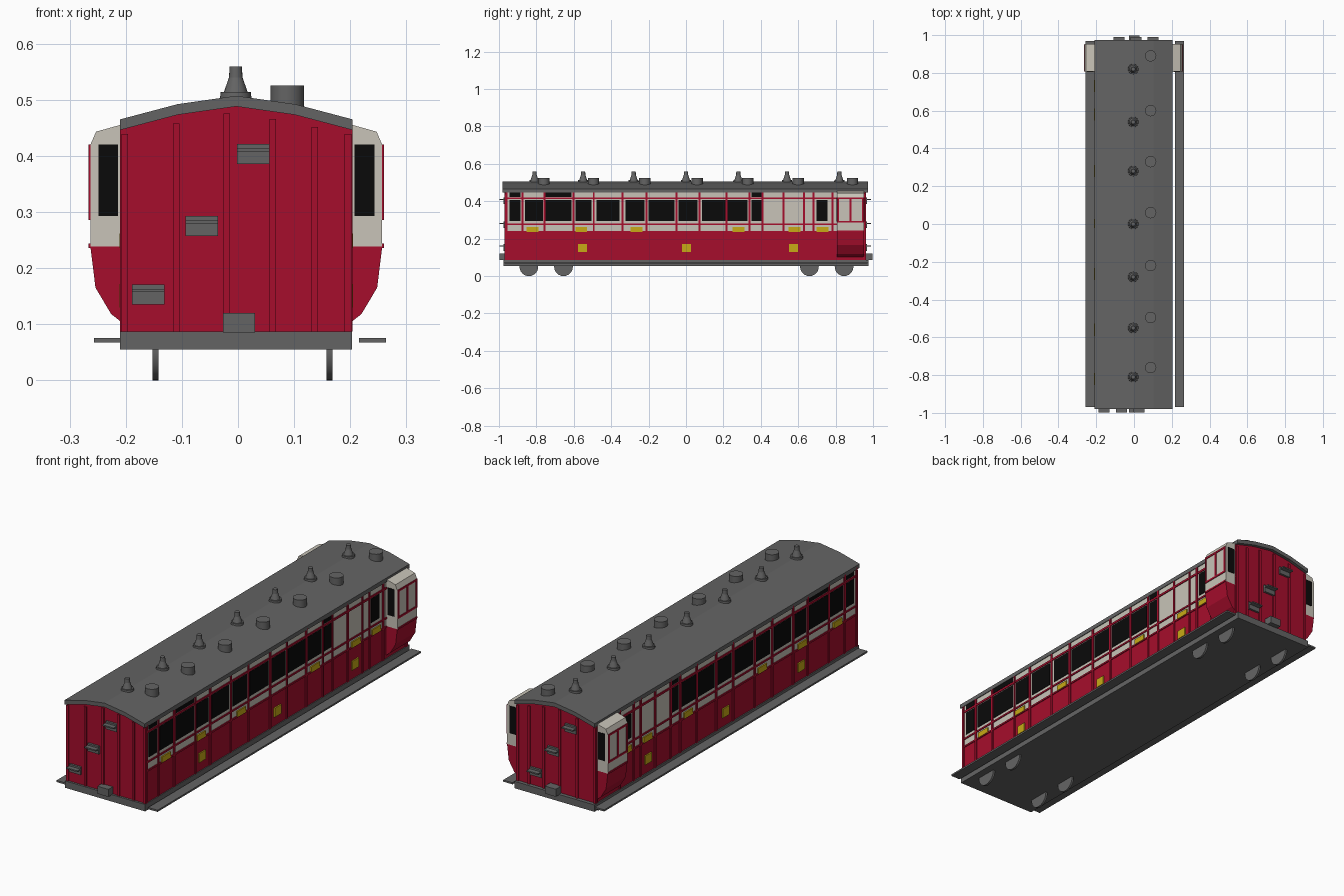
import bpy, bmesh
from mathutils import Matrix, Vector

if "Cube" in bpy.data.objects:
    bpy.data.objects.remove(bpy.data.objects["Cube"])

CX = -0.003          # centre line of the coach
HALF = 0.202         # half width of the body


def material(name, rgb):
    m = bpy.data.materials.new(name)
    m.use_nodes = True
    m.diffuse_color = (*rgb, 1)
    m.node_tree.nodes["Principled BSDF"].inputs["Base Color"].default_value = (*rgb, 1)
    return m


RED = material("crimson", (0.38, 0.004, 0.025))
CREAM = material("cream", (0.58, 0.55, 0.48))
GREY = material("grey", (0.127, 0.127, 0.127))
BLACK = material("black", (0.003, 0.003, 0.003))
YELLOW = material("yellow", (0.58, 0.40, 0.008))


def finish(name, bm, *mats):
    bmesh.ops.recalc_face_normals(bm, faces=bm.faces)
    me = bpy.data.meshes.new(name)
    bm.to_mesh(me)
    bm.free()
    ob = bpy.data.objects.new(name, me)
    bpy.context.collection.objects.link(ob)
    for m in mats:
        me.materials.append(m)
    return ob


def boxes(name, mat, items):
    """Each item is (x0, x1, y0, y1, z0, z1)."""
    bm = bmesh.new()
    for x0, x1, y0, y1, z0, z1 in items:
        mid = Vector((x0 + x1, y0 + y1, z0 + z1)) / 2
        size = (abs(x1 - x0), abs(y1 - y0), abs(z1 - z0), 1)
        bmesh.ops.create_cube(bm, size=1, matrix=Matrix.Translation(mid) @ Matrix.Diagonal(size))
    return finish(name, bm, mat)


def extrude(name, profile, y0, y1, mats, rule=lambda f: 0):
    """Extrude an xz outline along y and colour its faces by a rule."""
    bm = bmesh.new()
    a = [bm.verts.new((x, y0, z)) for x, z in profile]
    b = [bm.verts.new((x, y1, z)) for x, z in profile]
    bm.faces.new(a)
    bm.faces.new(b)
    for i in range(len(a)):
        j = (i + 1) % len(a)
        bm.faces.new((a[i], a[j], b[j], b[i]))
    bmesh.ops.recalc_face_normals(bm, faces=bm.faces)
    for f in bm.faces:
        f.material_index = rule(f)
    return finish(name, bm, *mats)


def turned(name, rings, spots, axis="Z", sides=16):
    """Stacked cones (r0, r1, h0, h1) repeated at each spot."""
    bm = bmesh.new()
    turn = Matrix.Rotation(1.5708, 4, "Y") if axis == "X" else Matrix()
    for spot in spots:
        for r0, r1, h0, h1 in rings:
            bmesh.ops.create_cone(
                bm, cap_ends=True, segments=sides, radius1=r0, radius2=r1, depth=h1 - h0,
                matrix=Matrix.Translation(spot) @ turn @ Matrix.Translation((0, 0, (h0 + h1) / 2)))
    ob = finish(name, bm, GREY)
    bpy.ops.object.select_all(action="DESELECT")
    ob.select_set(True)
    bpy.context.view_layer.objects.active = ob
    bpy.ops.object.shade_smooth_by_angle(angle=0.6)


# Body shell: cream upper sides, crimson below and on the ends
half_arch = [(0.207, 0.465), (0.105, 0.492), (0, 0.507)]
arch = half_arch + [(-x, z) for x, z in half_arch[1::-1]]
top = [(CX + x * HALF / 0.207, z - 0.012) for x, z in arch]
body = ([(CX - HALF, 0.24), (CX - HALF, 0.085), (CX + HALF, 0.085), (CX + HALF, 0.24)] + top)
extrude("body", body, -0.965, 0.958, (RED, CREAM),
        lambda f: int(abs(f.normal.x) > 0.9 and f.calc_center_median().z > 0.24))

# Arched roof sheet
sheet = [(CX + x, z) for x, z in arch] + [(CX + x, z - 0.019) for x, z in reversed(arch)]
extrude("roof", sheet, -0.98, 0.973, (GREY,))

# Underframe, footboards and wheels
boxes("underframe", GREY, [(-0.21, 0.203, -0.975, 0.975, 0.055, 0.087)])
boxes("footboards", GREY, [(-0.257, -0.208, -0.97, 0.97, 0.067, 0.075),
                           (0.216, 0.264, -0.97, 0.97, 0.067, 0.075)])
turned("wheels", [(0.05, 0.05, -0.005, 0.005)],
       [(x, y, 0.05) for x in (-0.147, 0.163) for y in (-0.84, -0.655, 0.66, 0.845)], "X", 24)

# Roof lamps and ventilators
turned("lamps", [(0.029, 0.027, 0.49, 0.514), (0.021, 0.012, 0.514, 0.54), (0.012, 0.011, 0.54, 0.559)],
       [(-0.004, y, 0) for y in (-0.81, -0.55, -0.28, 0, 0.28, 0.54, 0.82)])
turned("ventilators", [(0.03, 0.03, 0.485, 0.525)],
       [(0.088, y, 0) for y in (-0.76, -0.495, -0.22, 0.06, 0.33, 0.6, 0.89)])


def on_sides(y0, y1, z0, z1, thick):
    """A plate on both long sides."""
    return [(CX + s * (HALF - 0.002), CX + s * (HALF + thick), y0, y1, z0, z1) for s in (-1, 1)]


def side_plates(name, mat, thick, spans):
    boxes(name, mat, [b for span in spans for b in on_sides(*span, thick)])


# Side windows with small lights above the doors
windows = [(-0.943, -0.885), (-0.862, -0.765), (-0.75, -0.613), (-0.59, -0.505), (-0.478, -0.355),
           (-0.323, -0.222), (-0.2, -0.062), (-0.04, 0.062), (0.085, 0.21), (0.222, 0.328),
           (0.35, 0.403), (0.697, 0.757)]
side_plates("windows", BLACK, 0.002, [(a, b, 0.295, 0.407) for a, b in windows])
side_plates("top_lights", BLACK, 0.002, [(*windows[i], 0.424, 0.45) for i in (0, 2, 10)])

# Beading: horizontal rails and vertical ribs
rails = [(0.45, 0.46), (0.411, 0.421), (0.272, 0.28), (0.232, 0.24)]
side_plates("rails", RED, 0.004, [(-0.965, 0.958, a, b) for a, b in rails])
ribs = [-0.96, -0.874, -0.757, -0.601, -0.493, -0.34, -0.211, -0.051, 0.073, 0.216, 0.339,
        0.409, 0.522, 0.63, 0.682, 0.783, 0.952]
side_plates("ribs", RED, 0.005, [(y - 0.005, y + 0.005, 0.087, 0.455) for y in ribs])

# Yellow plates on the waist and lower panels
side_plates("waist_plates", YELLOW, 0.006,
            [(y - 0.032, y + 0.032, 0.236, 0.262) for y in (-0.82, -0.56, -0.265, 0.28, 0.58, 0.73)])
side_plates("panel_plates", YELLOW, 0.006,
            [(y - 0.024, y + 0.024, 0.13, 0.172) for y in (-0.553, 0.003, 0.575)])

# Guard's lookouts at the back end
outline = [(0.2, 0.1), (0.223, 0.118), (0.251, 0.165), (0.26, 0.238), (0.26, 0.42), (0.25, 0.443), (0.2, 0.457)]
for side, s in (("left", 1), ("right", -1)):
    lower = outline[:4] + [(0.2, 0.238)]
    upper = [(0.2, 0.238)] + outline[3:]
    for part, prof, mat in (("lower", lower, RED), ("upper", upper, CREAM)):
        extrude(f"{side}_lookout_{part}", [(CX + s * x, z) for x, z in prof], 0.807, 0.952, (mat,))
    boxes(f"{side}_lookout_windows", BLACK,
          [(CX + s * 0.211, CX + s * 0.246, y - 0.002, y + 0.002, 0.293, 0.42) for y in (0.807, 0.952)])
    xa, xb = CX + s * 0.258, CX + s * 0.263
    boxes(f"{side}_lookout_frame", RED,
          [(xa, xb, 0.808, 0.951, a, b) for a, b in ((0.411, 0.42), (0.286, 0.295), (0.236, 0.244))]
          + [(xa, xb, y - 0.005, y + 0.005, 0.286, 0.42) for y in (0.813, 0.88, 0.946)])

# Ends: ribs, climbing steps and coupling blocks
for end, s, wall, xs in (("front", -1, -0.965, (0.027, -0.065, -0.16)),
                         ("back", 1, 0.958, (-0.08, 0.01, 0.1))):
    rib_boxes = []
    for x in (-0.202, -0.11, -0.02, 0.062, 0.137, 0.196):
        z_top = 0.497 - 0.2 * abs(x - CX) - 0.018
        rib_boxes.append((x - 0.006, x + 0.006, wall - s * 0.004, wall + s * 0.005, 0.085, z_top))
    boxes(f"{end}_ribs", RED, rib_boxes)
    steps = []
    for x, z in zip(xs, (0.385, 0.257, 0.135)):
        steps.append((x - 0.029, x + 0.029, wall - s * 0.004, wall + s * 0.01, z, z + 0.036))
        steps.append((x - 0.029, x + 0.029, wall, wall + s * 0.032, z + 0.022, z + 0.028))
    boxes(f"{end}_steps", GREY, steps)
    boxes(f"{end}_coupling", GREY, [(-0.027, 0.03, wall, s * 0.998, 0.085, 0.12)])
